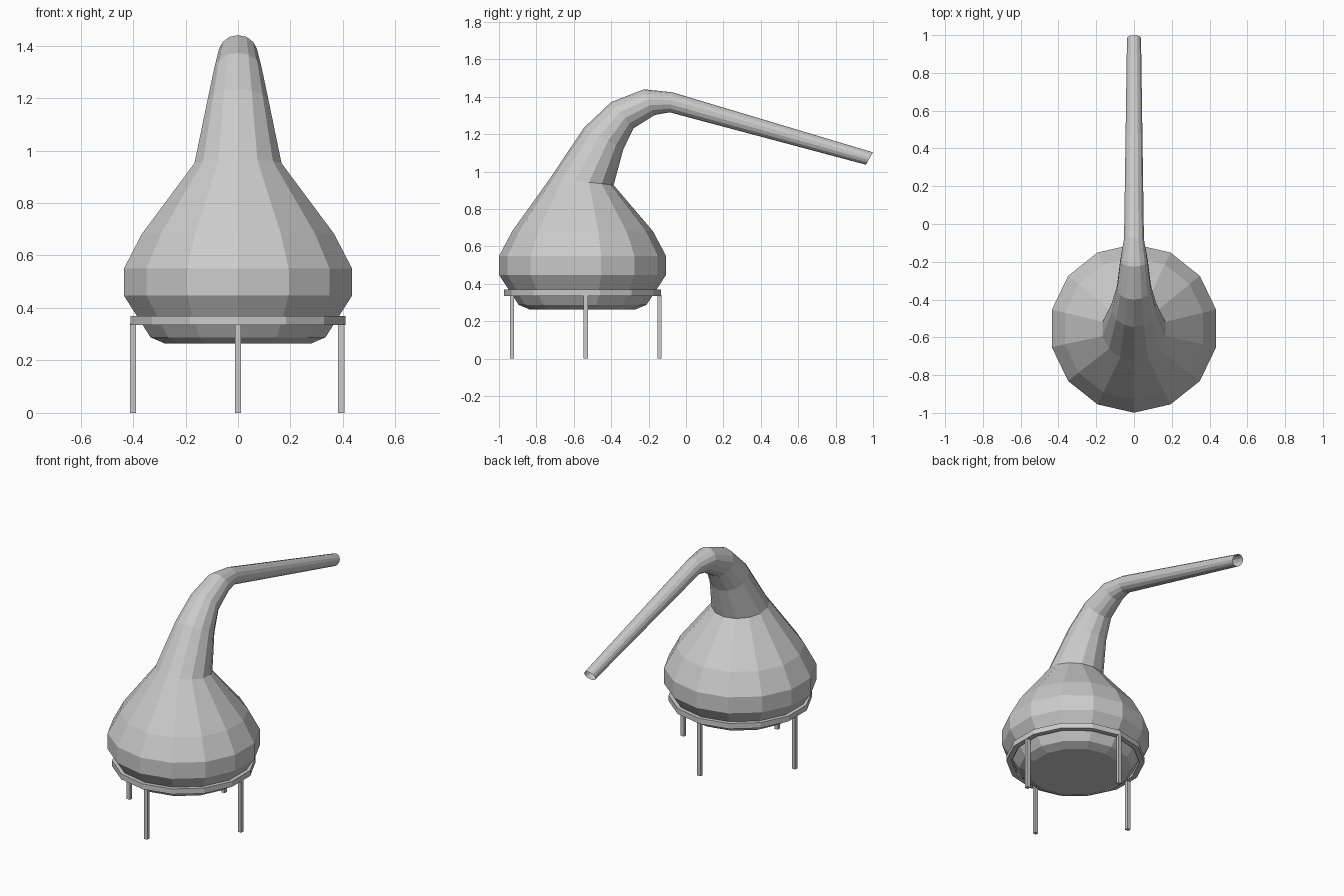
import bpy, bmesh
from math import sin, cos, pi
from mathutils import Vector

if "Cube" in bpy.data.objects:
    bpy.data.objects.remove(bpy.data.objects["Cube"])

SIDES = 14
CY = -0.553          # centre of the pot in y


def finish(bm, name):
    bmesh.ops.recalc_face_normals(bm, faces=bm.faces)
    me = bpy.data.meshes.new(name)
    bm.to_mesh(me)
    bm.free()
    ob = bpy.data.objects.new(name, me)
    bpy.context.collection.objects.link(ob)
    return ob


def ring(bm, a, b):
    """Circle whose diameter runs from (y, z) point a to point b."""
    a, b = Vector((0, *a)), Vector((0, *b))
    c, u = (a + b) / 2, (a - b) / 2
    v = Vector((u.length, 0, 0))
    return [bm.verts.new(c + u * cos(2 * pi * i / SIDES) + v * sin(2 * pi * i / SIDES))
            for i in range(SIDES)]


def bridge(bm, r0, r1):
    for i in range(SIDES):
        j = (i + 1) % SIDES
        bm.faces.new((r0[i], r0[j], r1[j], r1[i]))


def flat(r, z):
    return (CY - r, z), (CY + r, z)


# pot, swan neck and open outlet pipe as one skin
sections = [
    flat(0.285, 0.264), flat(0.342, 0.288), flat(0.446, 0.447),
    flat(0.446, 0.55), flat(0.376, 0.682),
    ((-0.725, 0.967), (-0.387, 0.928)),
    ((-0.545, 1.235), (-0.335, 1.12)),
    ((-0.40, 1.372), (-0.28, 1.232)),
    ((-0.225, 1.44), (-0.167, 1.303)),
    ((-0.073, 1.424), (-0.087, 1.317)),
    ((1.0, 1.103), (0.962, 1.037)),
]
bm = bmesh.new()
rings = [ring(bm, a, b) for a, b in sections]
for r0, r1 in zip(rings, rings[1:]):
    bridge(bm, r0, r1)
bm.faces.new(rings[0])
finish(bm, "still_body_and_neck")

# support hoop around the base
bm = bmesh.new()
hoop = [ring(bm, *flat(r, z)) for r, z in
        ((0.42, 0.335), (0.42, 0.37), (0.388, 0.37), (0.388, 0.335))]
for i in range(4):
    bridge(bm, hoop[i], hoop[(i + 1) % 4])
finish(bm, "support_hoop")

# four legs
for name, x, y in (("front_leg", 0, -0.93), ("back_leg", 0, -0.142),
                   ("left_leg", -0.4, -0.536), ("right_leg", 0.394, -0.536)):
    bpy.ops.mesh.primitive_cube_add(size=1, location=(x, y, 0.17))
    leg = bpy.context.object
    leg.name = name
    leg.scale = (0.024, 0.022, 0.34)
